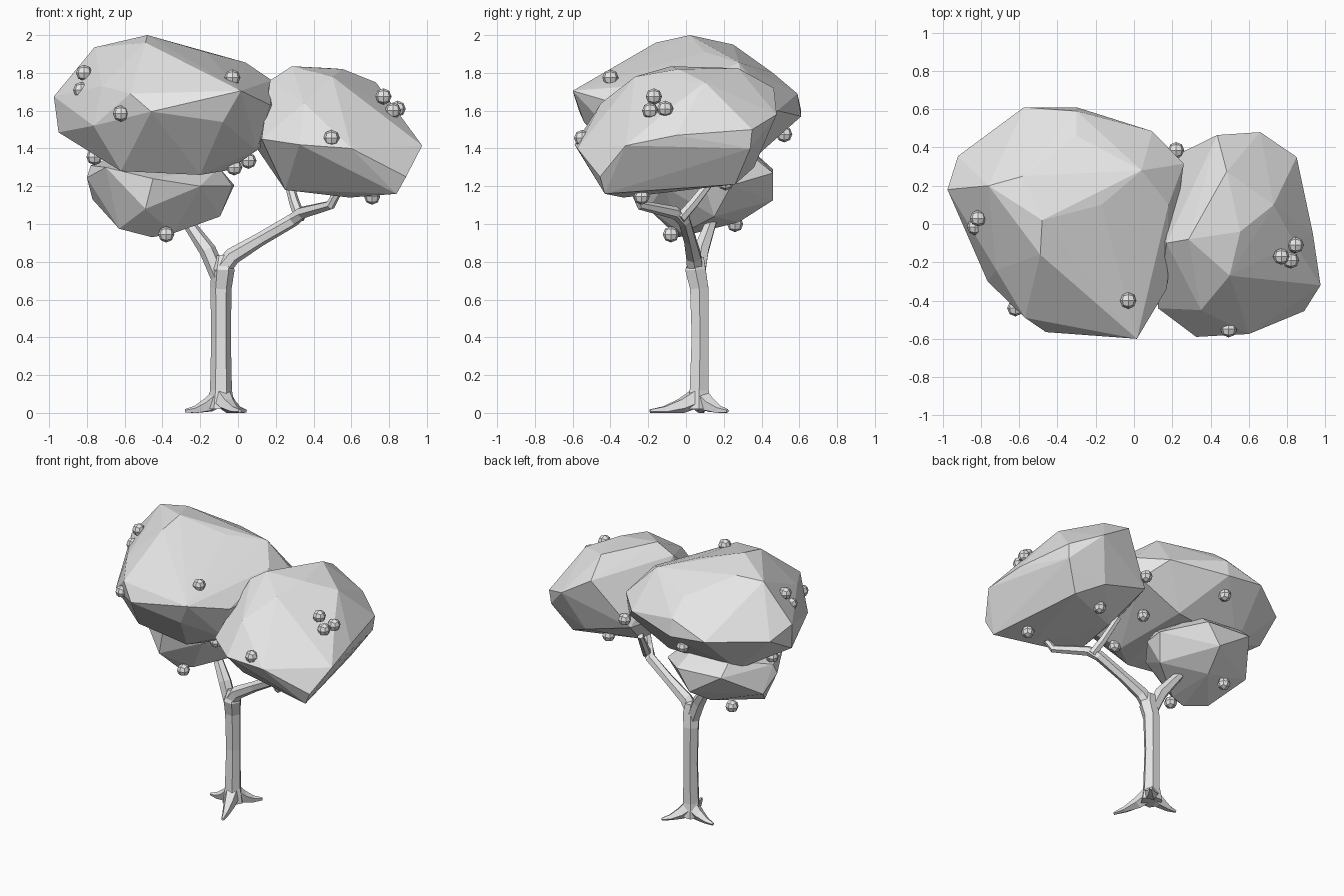
import bpy
import bmesh
from math import cos, sin, tau
from mathutils import Vector

default_cube = bpy.data.objects.get("Cube")
if default_cube:
    bpy.data.objects.remove(default_cube, do_unlink=True)

# One plain grey for the whole tree
plain_grey = bpy.data.materials.new("plain_grey")
plain_grey.use_nodes = True
grey_value = (0.8, 0.8, 0.8, 1)
plain_grey.diffuse_color = grey_value
plain_grey.node_tree.nodes["Principled BSDF"].inputs["Base Color"].default_value = grey_value


def add_object(name, bm, location=(0, 0, 0)):
    """Turn a bmesh into a flat shaded object."""
    bmesh.ops.recalc_face_normals(bm, faces=bm.faces[:])
    mesh = bpy.data.meshes.new(name)
    bm.to_mesh(mesh)
    bm.free()
    mesh.materials.append(plain_grey)
    obj = bpy.data.objects.new(name, mesh)
    obj.location = location
    bpy.context.collection.objects.link(obj)
    return obj


def add_limb(name, path, sides=6):
    """Sweep a faceted tube along points given as x, y, z, radius."""
    bm = bmesh.new()
    centres = [Vector(point[:3]) for point in path]
    rings = []
    for index, centre in enumerate(centres):
        before = centres[max(index - 1, 0)]
        after = centres[min(index + 1, len(centres) - 1)]
        turn = Vector((0, 0, 1)).rotation_difference(after - before)
        radius = path[index][3]
        ring = []
        for side in range(sides):
            angle = tau * side / sides
            offset = turn @ Vector((cos(angle), sin(angle), 0)) * radius
            ring.append(bm.verts.new(centre + offset))
        rings.append(ring)
    for lower, upper in zip(rings, rings[1:]):
        for side in range(sides):
            following = (side + 1) % sides
            bm.faces.new((lower[side], lower[following], upper[following], upper[side]))
    bm.faces.new(rings[0])
    bm.faces.new(rings[-1])
    return add_object(name, bm)


def add_foliage(name, corners):
    """Wrap a faceted hull around a few corner points."""
    bm = bmesh.new()
    for corner in corners:
        bm.verts.new(corner)
    hull = bmesh.ops.convex_hull(bm, input=bm.verts[:])
    loose = {item for item in hull["geom_interior"] + hull["geom_unused"]
             if isinstance(item, bmesh.types.BMVert)}
    bmesh.ops.delete(bm, geom=list(loose), context="VERTS")
    return add_object(name, bm)


def add_fruit(name, location, radius=0.043):
    """Make a small ball from a rounded cube."""
    bm = bmesh.new()
    bmesh.ops.create_cube(bm, size=1)
    bmesh.ops.subdivide_edges(bm, edges=bm.edges[:], cuts=1, use_grid_fill=True)
    for vert in bm.verts:
        vert.co = vert.co.normalized() * radius
    return add_object(name, bm, location)


# Trunk and forked branches
add_limb("trunk", [(-.09, .07, .02, .075), (-.09, .07, .12, .058), (-.09, .075, .4, .052),
                   (-.09, .07, .66, .056), (-.08, .05, .76, .062), (-.08, .06, .83, .04)])
add_limb("right_branch", [(-.1, .06, .72, .045), (-.16, .08, .86, .045),
                          (-.26, .13, 1, .032), (-.33, .16, 1.1, .03)])
add_limb("left_branch", [(-.1, .05, .74, .05), (-.03, .04, .83, .045), (.12, .02, .92, .036),
                         (.29, -.01, 1.02, .036), (.34, -.06, 1.06, .034),
                         (.49, -.24, 1.1, .026), (.55, -.29, 1.21, .02)])
add_limb("left_branch_fork", [(.33, -.03, 1.03, .03), (.3, .04, 1.11, .028),
                              (.26, .15, 1.25, .022)])

# Flared roots
trunk_foot = Vector((-.09, .07, 0))
for number, tip in enumerate([(-.28, .09), (.04, .22), (.01, -.19)], 1):
    reach = Vector((*tip, 0)) - trunk_foot
    root_path = []
    for fraction, height, radius in [(.05, .08, .055), (.35, .04, .042), (.7, .015, .024), (1, .01, .01)]:
        root_path.append((*(trunk_foot + reach * fraction).xy, height, radius))
    root = add_limb(f"root_{number}", root_path, 5)
    for vert in root.data.vertices:
        vert.co.z = max(vert.co.z, 0)

# Largest foliage mass: crown, widest ring, underside
add_foliage("large_foliage", [
    (-.48, .02, 2), (-.49, -.16, 1.96), (-.58, .25, 1.95), (-.76, .2, 1.935),
    (-.17, .1, 1.91), (.04, .28, 1.855), (.18, .1, 1.76), (-.3, .46, 1.8),
    (-.25, -.38, 1.82), (-.975, .18, 1.675), (-.92, .355, 1.6), (-.575, .61, 1.6),
    (-.3, .61, 1.57), (-.3, .59, 1.69), (.095, .485, 1.6), (.26, .315, 1.63),
    (.22, .33, 1.48), (.17, -.34, 1.63), (.015, -.6, 1.705), (-.46, -.565, 1.595),
    (-.57, -.49, 1.69), (-.72, -.24, 1.73), (-.765, -.3, 1.52), (-.95, .15, 1.485),
    (-.08, -.54, 1.54), (-.62, -.25, 1.28), (-.2, -.3, 1.26), (-.05, -.2, 1.285),
    (.1, -.3, 1.39), (-.62, .3, 1.3), (-.1, .34, 1.33)])

# Foliage on the left branch
add_foliage("left_foliage", [
    (.285, -.08, 1.835), (.555, -.04, 1.82), (.485, .275, 1.825), (.5, -.27, 1.78),
    (.73, .1, 1.75), (.17, -.1, 1.76), (.84, -.1, 1.6), (.435, .465, 1.72),
    (.66, .48, 1.58), (.85, .35, 1.5), (.84, .34, 1.4), (.935, -.05, 1.47),
    (.975, -.32, 1.415), (.89, -.455, 1.25), (.6, -.575, 1.4), (.325, -.59, 1.42),
    (.35, -.45, 1.64), (.125, -.44, 1.45), (.1, 0, 1.4), (.2, .35, 1.4),
    (.84, -.43, 1.16), (.59, -.33, 1.14), (.25, -.3, 1.18), (.3, .1, 1.2),
    (.72, .26, 1.21), (.55, .36, 1.3)])

# Small foliage mass tucked underneath
add_foliage("small_foliage", [
    (-.78, .12, 1.31), (-.8, .1, 1.245), (-.77, .22, 1.13), (-.63, 0, .975),
    (-.455, -.04, .93), (-.345, -.02, .95), (-.095, .15, 1.04), (-.02, .24, 1.205),
    (-.1, .1, 1.3), (-.03, .1, 1.2), (-.45, -.22, 1.24), (-.49, -.2, 1.08),
    (-.7, -.1, 1.3), (-.2, -.12, 1.2), (-.6, .46, 1.29), (-.25, .46, 1.27),
    (-.35, .46, 1.125), (-.4, .28, 1.01), (-.6, .36, 1.38), (-.3, .3, 1.4)])

# Fruit scattered over the foliage
fruit_places = [
    (-.815, .03, 1.8), (-.83, -.015, 1.71), (-.62, -.44, 1.585), (-.03, -.4, 1.775),
    (-.76, .1, 1.355), (-.02, -.22, 1.3), (.055, .16, 1.335), (-.38, -.08, .945),
    (.495, -.55, 1.455), (.77, -.17, 1.675), (.82, -.19, 1.6), (.845, -.11, 1.61),
    (.71, -.235, 1.145), (.22, .385, 1.47), (-.34, .52, 1.475), (.47, .21, 1.22),
    (-.55, .26, 1)]
for number, place in enumerate(fruit_places, 1):
    add_fruit(f"fruit_{number}", place)
